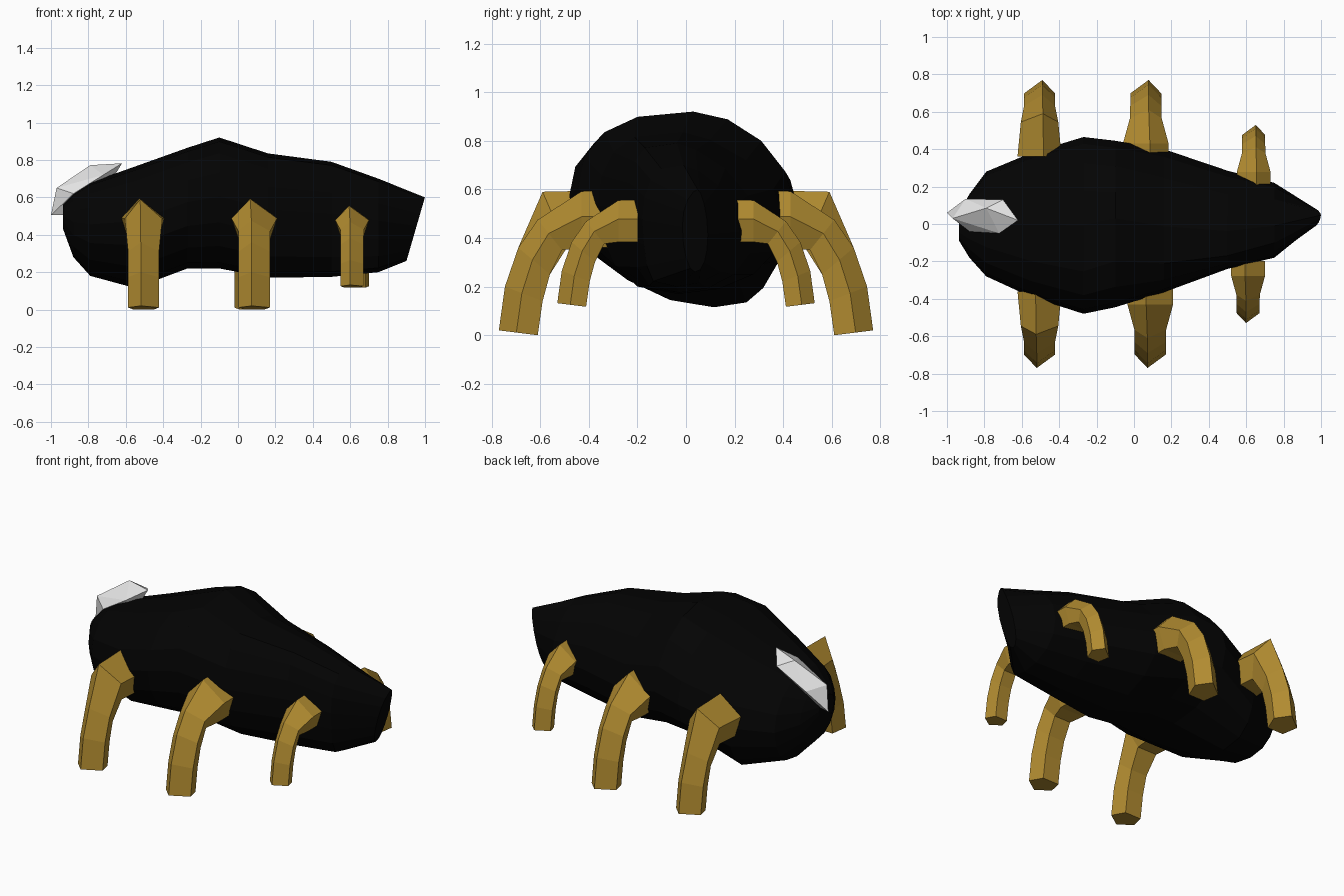
import bpy, bmesh, math
from mathutils import Vector

cube = bpy.data.objects.get("Cube")
if cube:
    bpy.data.objects.remove(cube, do_unlink=True)


def material(name, rgb, roughness=0.8):
    mat = bpy.data.materials.new(name)
    mat.use_nodes = True
    bsdf = mat.node_tree.nodes["Principled BSDF"]
    bsdf.inputs["Base Color"].default_value = (*rgb, 1)
    bsdf.inputs["Roughness"].default_value = roughness
    mat.diffuse_color = (*rgb, 1)
    return mat


black = material("black_shell", (0.001, 0.001, 0.001))
gold = material("dark_gold", (0.44, 0.26, 0.03))
white = material("pale_crystal", (0.8, 0.8, 0.8))


def finish(bm, name, mat):
    bmesh.ops.recalc_face_normals(bm, faces=bm.faces[:])
    mesh = bpy.data.meshes.new(name)
    bm.to_mesh(mesh)
    bm.free()
    mesh.materials.append(mat)
    obj = bpy.data.objects.new(name, mesh)
    bpy.context.collection.objects.link(obj)
    return obj


def loft(name, rings, mat):
    """Skin a row of equal rings and close both ends."""
    bm = bmesh.new()
    loops = [[bm.verts.new(p) for p in ring] for ring in rings]
    n = len(loops[0])
    for a, b in zip(loops, loops[1:]):
        for i in range(n):
            j = (i + 1) % n
            bm.faces.new((a[i], a[j], b[j], b[i]))
    bm.faces.new(loops[0])
    bm.faces.new(loops[-1])
    return finish(bm, name, mat)


# Body: x, bottom z, top z, right y, left y, belly shift, crest shift, then the
# corner powers (small is boxy): front top, front bottom, back top
SECTIONS = [
    (-0.935, 0.43, 0.56, -0.09, 0.06, 0, 0, 0.9, 0.8, 1),
    (-0.88, 0.28, 0.62, -0.18, 0.16, 0.02, 0, 0.9, 0.8, 1),
    (-0.79, 0.18, 0.68, -0.28, 0.28, 0.06, 0, 0.85, 0.9, 1),
    (-0.55, 0.115, 0.765, -0.39, 0.38, 0.12, 0, 0.72, 0.95, 1),
    (-0.27, 0.22, 0.865, -0.48, 0.465, 0.03, 0, 0.68, 0.6, 1),
    (-0.1, 0.22, 0.92, -0.445, 0.445, 0.02, 0.03, 0.72, 0.62, 1.15),
    (0.16, 0.17, 0.835, -0.365, 0.4, -0.05, -0.03, 0.65, 0.8, 1.35),
    (0.5, 0.175, 0.79, -0.24, 0.285, -0.05, -0.06, 0.62, 0.7, 1.45),
    (0.75, 0.2, 0.7, -0.18, 0.22, -0.06, -0.03, 0.75, 0.65, 1.4),
    (0.95, 0.26, 0.6, -0.015, 0.09, 0, 0.01, 1.3, 1, 1.3),
]


def body_ring(x, low, high, right, left, belly, crest, front_top, front_low,
              back_top, sides=16):
    mid_z, mid_y = (low + high) / 2, (right + left) / 2
    slant = 0.29 if x > 0.9 else 0  # the tail tip leans back towards the belly
    ring = []
    for i in range(sides):
        a = math.tau * i / sides
        c, s = math.cos(a), math.sin(a)
        if s >= 0:
            power = front_top if c < 0 else back_top
        else:
            power = front_low if c < 0 else 0.92
        y = mid_y + math.copysign(abs(c) ** power, c) * (left - right) / 2
        y += belly * max(0, -s) ** 3 + crest * max(0, s) ** 3
        # the front flank is widest a little higher than the back one
        dz = (s - 0.1 * c * abs(c)) * (high - low) / 2
        dz = max(low - mid_z, min(high - mid_z, dz))
        ring.append((x + slant * dz, y, mid_z + dz))
    return ring


loft("body", [body_ring(*s) for s in SECTIONS], black)

# Legs: inner y, inner z, outer y, outer z, half width
SHIN = [
    (0.56, 0.25, 0.69, 0.36, 0.083),
    (0.59, 0.14, 0.745, 0.2, 0.083),
    (0.61, 0.0, 0.77, 0.02, 0.083),
]
WEDGE_LEG = [(0.36, 0.36, 0.36, 0.595, 0.118),
             (0.49, 0.36, 0.59, 0.59, 0.1)] + SHIN
BENT_LEG = [(0.32, 0.36, 0.32, 0.595, 0.122),
            (0.43, 0.36, 0.43, 0.592, 0.122),
            (0.51, 0.35, 0.61, 0.475, 0.085)] + SHIN


def leg(name, x, side, profile, scale=1.0):
    """Five-sided leg with its ridge outward; side is the sign of y."""
    rings = []
    for iy, iz, oy, oz, w in profile:
        ring = []
        for t, u in ((0, -0.65), (0.55, -1), (1, 0.18 * side), (0.55, 1), (0, 0.65)):
            y, z = iy + (oy - iy) * t, iz + (oz - iz) * t
            if scale != 1:
                y, z = 0.278 + (y - 0.43) * scale, 0.555 + (z - 0.592) * scale
            ring.append((x + u * w * scale, y * side, z))
        rings.append(ring)
    loft(name, rings, gold)


for side, label in ((1, "back"), (-1, "front")):
    leg(label + "_head_leg", -0.505, side, WEDGE_LEG)
    leg(label + "_middle_leg", 0.075 - 0.012 * side, side, BENT_LEG)
    leg(label + "_tail_leg", 0.625 + 0.015 * side, side, BENT_LEG, 0.74)

# Crystal on the head: faceted hull
CRYSTAL = [(-1, 0.06, 0.505), (-0.97, 0.03, 0.65), (-0.79, 0.085, 0.772),
           (-0.62, 0.02, 0.782), (-0.9, 0.135, 0.63), (-0.7, 0.13, 0.73),
           (-0.88, -0.04, 0.62), (-0.72, -0.05, 0.72), (-0.92, 0.04, 0.505),
           (-0.72, 0.04, 0.62)]
bm = bmesh.new()
for p in CRYSTAL:
    bm.verts.new(Vector(p))
bmesh.ops.convex_hull(bm, input=bm.verts[:])
finish(bm, "head_crystal", white)
